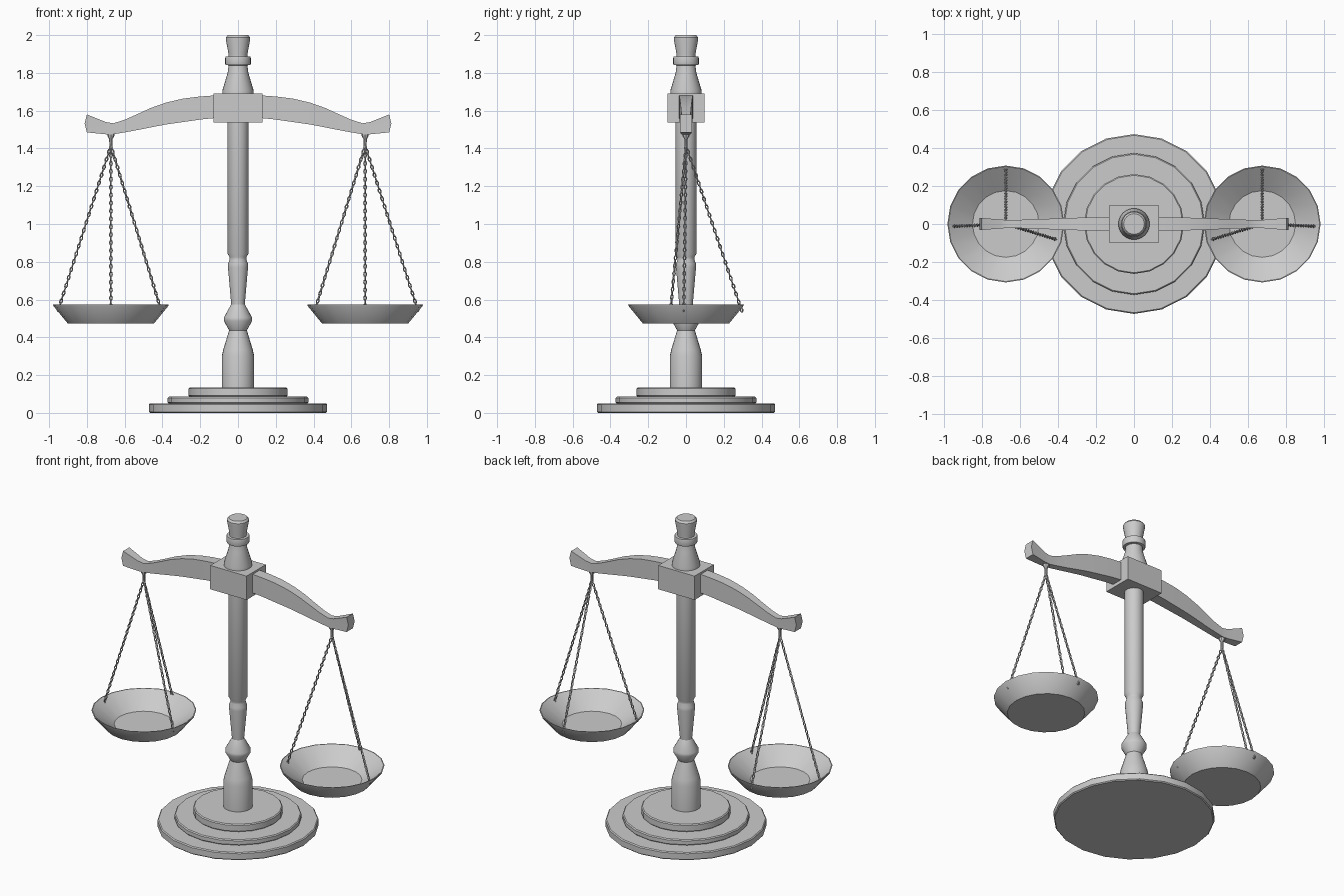
import bpy, bmesh
from math import cos, sin, pi
from mathutils import Vector, Matrix

if "Cube" in bpy.data.objects:
    bpy.data.objects.remove(bpy.data.objects["Cube"])


def finish(name, bm, smooth=True):
    bmesh.ops.recalc_face_normals(bm, faces=bm.faces)
    me = bpy.data.meshes.new(name)
    bm.to_mesh(me)
    bm.free()
    ob = bpy.data.objects.new(name, me)
    bpy.context.collection.objects.link(ob)
    if smooth:
        bpy.ops.object.select_all(action='DESELECT')
        ob.select_set(True)
        bpy.context.view_layer.objects.active = ob
        bpy.ops.object.shade_smooth_by_angle(angle=pi / 6)
    return ob


def loft(bm, rings):
    """Skin closed rings of points and cap both ends."""
    vs = [[bm.verts.new(p) for p in r] for r in rings]
    n = len(vs[0])
    for a, b in zip(vs, vs[1:]):
        for i in range(n):
            j = (i + 1) % n
            bm.faces.new((a[i], a[j], b[j], b[i]))
    bm.faces.new(vs[0])
    bm.faces.new(vs[-1])


def lathe(name, profile, sides, cx=0.0):
    bm = bmesh.new()
    loft(bm, [[(cx + r * cos(2 * pi * i / sides), r * sin(2 * pi * i / sides), z)
               for i in range(sides)] for r, z in profile])
    return finish(name, bm)


# stepped base
z = 0.0
for k, (r, top) in enumerate([(0.472, 0.05), (0.372, 0.086), (0.262, 0.135)]):
    b = 0.006
    lathe(f"base_tier_{k + 1}", [(r - b, z), (r, z + b), (r, top - b), (r - b, top)], 20)
    z = top

# turned column and finial
lathe("column", [(0.086, 0.13), (0.086, 0.30), (0.078, 0.335), (0.047, 0.437),
                 (0.075, 0.487), (0.075, 0.505), (0.036, 0.575), (0.053, 0.77),
                 (0.053, 0.79), (0.045, 0.81), (0.045, 0.825), (0.056, 0.845),
                 (0.056, 1.60)], 24)
lathe("finial", [(0.082, 1.68), (0.082, 1.71), (0.055, 1.80), (0.05, 1.84),
                 (0.066, 1.842), (0.068, 1.85), (0.068, 1.878), (0.066, 1.886),
                 (0.05, 1.887), (0.05, 1.90), (0.064, 1.975), (0.064, 1.988),
                 (0.054, 2.0)], 24)

# beam block
bm = bmesh.new()
bmesh.ops.create_cube(bm, size=1, matrix=Matrix.Translation((0, 0, 1.615))
                      @ Matrix.Diagonal((0.26, 0.196, 0.154, 1)))
finish("beam_block", bm, False)

# curved beam: x, bottom, top, half depth, middle bulge
half = [(0.13, 1.56, 1.68, 0.036, 0), (0.20, 1.553, 1.675, 0.035, 0),
        (0.29, 1.54, 1.664, 0.033, 0), (0.38, 1.527, 1.643, 0.030, 0),
        (0.46, 1.512, 1.615, 0.027, 0), (0.53, 1.498, 1.583, 0.024, 0),
        (0.60, 1.485, 1.552, 0.022, 0), (0.66, 1.475, 1.533, 0.021, 0),
        (0.70, 1.475, 1.54, 0.023, 0.003), (0.80, 1.485, 1.58, 0.032, 0.012)]


def section(s, x, lo, hi, d, bulge):
    m = (lo + hi) / 2
    xm = s * (x + bulge)
    return [(s * x, -d, lo), (xm, -d, m), (s * x, -d, hi),
            (s * x, d, hi), (xm, d, m), (s * x, d, lo)]


bm = bmesh.new()
loft(bm, [section(-1, *p) for p in reversed(half)] + [section(1, *p) for p in half])
finish("beam", bm)


def chain(name, a, b, pitch=0.022):
    """Alternating oval links from a to b."""
    a, b = Vector(a), Vector(b)
    rot = (b - a).to_track_quat('Z', 'Y').to_matrix().to_4x4()
    n = round((b - a).length / pitch)
    bm = bmesh.new()
    for k in range(n):
        mat = (Matrix.Translation(a.lerp(b, (k + 0.5) / n)) @ rot
               @ Matrix.Rotation(k % 2 * pi / 2, 4, 'Z'))
        grid = []
        for i in range(8):
            t = 2 * pi * i / 8
            grid.append([bm.verts.new(mat @ Vector((
                (0.0065 + 0.0038 * cos(u)) * cos(t), 0.0038 * sin(u),
                (0.0125 + 0.0038 * cos(u)) * sin(t))))
                for u in (0, pi / 2, pi, 3 * pi / 2)])
        for i in range(8):
            p, q = grid[i], grid[(i + 1) % 8]
            for j in range(4):
                m = (j + 1) % 4
                bm.faces.new((p[j], p[m], q[m], q[j]))
    finish(name, bm, False)


# pans, hooks and chains on each side
for side, s in (("left", -1), ("right", 1)):
    cx = 0.673 * s
    lathe(f"pan_{side}", [(0.228, 0.473), (0.305, 0.567), (0.307, 0.575),
                          (0.302, 0.575), (0.175, 0.485)], 20, cx)
    lathe(f"hook_{side}", [(0.021, 1.485), (0.018, 1.465), (0.009, 1.45), (0.008, 1.405)], 8, cx)
    for k, (dx, y, ez) in enumerate([(0, 0.297, 0.535), (0.28, -0.012, 0.54),
                                     (-0.267, -0.082, 0.54)]):
        chain(f"chain_{side}_{k + 1}", (cx, 0, 1.415), (cx + s * dx, y, ez))
